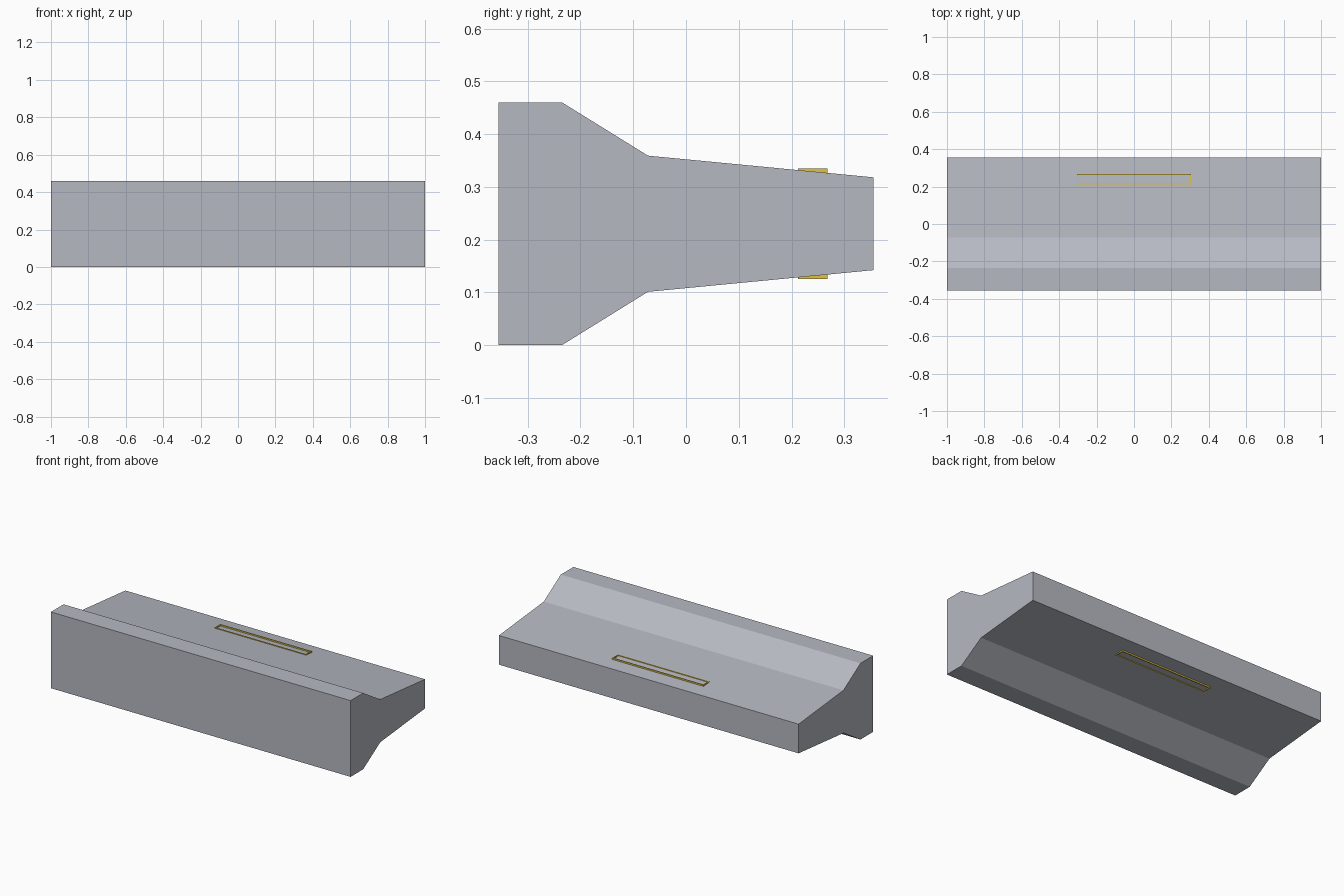
import bpy, bmesh

if "Cube" in bpy.data.objects:
    bpy.data.objects.remove(bpy.data.objects["Cube"])

MID = 0.23  # height of the horizontal symmetry plane


def material(name, rgb):
    m = bpy.data.materials.new(name)
    m.diffuse_color = (*rgb, 1)
    m.use_nodes = True
    m.node_tree.nodes["Principled BSDF"].inputs["Base Color"].default_value = m.diffuse_color
    return m


def finish(name, bm, mat):
    bmesh.ops.recalc_face_normals(bm, faces=bm.faces[:])
    me = bpy.data.meshes.new(name)
    bm.to_mesh(me)
    bm.free()
    me.materials.append(mat)
    ob = bpy.data.objects.new(name, me)
    bpy.context.collection.objects.link(ob)
    return ob


grey = material("light grey", (0.47, 0.485, 0.54))
yellow = material("yellow", (0.75, 0.55, 0.06))

# beam: half profile (y, half height) mirrored, then extruded along x
half = [(-0.355, 0.23), (-0.235, 0.23), (-0.072, 0.129), (0.355, 0.088)]
profile = [(y, MID + h) for y, h in half] + [(y, MID - h) for y, h in reversed(half)]
bm = bmesh.new()
face = bm.faces.new([bm.verts.new((-1, y, z)) for y, z in profile])
ext = bmesh.ops.extrude_face_region(bm, geom=[face])
bmesh.ops.translate(bm, vec=(2, 0, 0),
                    verts=[v for v in ext["geom"] if isinstance(v, bmesh.types.BMVert)])
finish("beam", bm, grey)


# thin rectangular trim frames on the upper and lower slopes
def trim_frame(name, z0, z1):
    bm = bmesh.new()
    x, y0, y1, w = 0.305, 0.212, 0.268, 0.006
    rings = []
    for z in (z0, z1):
        for i in (0, w):
            rings.append([bm.verts.new(p) for p in (
                (-x + i, y0 + i, z), (x - i, y0 + i, z),
                (x - i, y1 - i, z), (-x + i, y1 - i, z))])
    out0, in0, out1, in1 = rings
    for a, b in ((out0, in0), (in0, in1), (in1, out1), (out1, out0)):
        for k in range(4):
            n = (k + 1) % 4
            bm.faces.new((a[k], a[n], b[n], b[k]))
    finish(name, bm, yellow)


trim_frame("upper_trim_frame", 0.326, 0.335)
trim_frame("lower_trim_frame", 2 * MID - 0.335, 2 * MID - 0.326)
